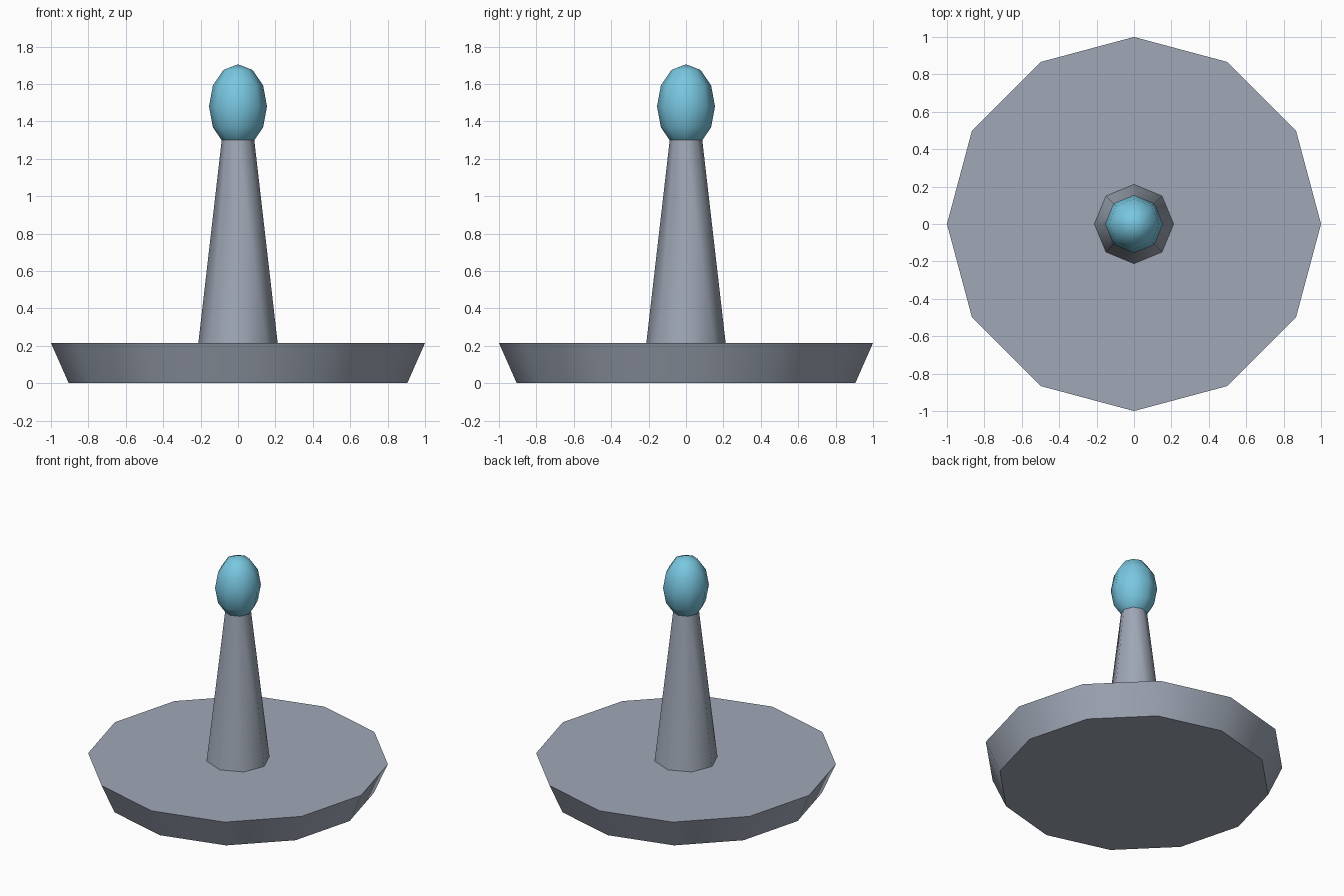
import bpy
import math

cube = bpy.data.objects.get("Cube")
if cube:
    bpy.data.objects.remove(cube, do_unlink=True)


def make_material(name, rgb):
    mat = bpy.data.materials.new(name)
    mat.use_nodes = True
    color = (*rgb, 1.0)
    mat.diffuse_color = color
    mat.node_tree.nodes["Principled BSDF"].inputs["Base Color"].default_value = color
    return mat


def finish(name, mat):
    obj = bpy.context.object
    obj.name = name
    obj.data.name = name
    obj.data.materials.append(mat)
    bpy.ops.object.transform_apply(location=False, rotation=True, scale=True)
    bpy.ops.object.shade_smooth_by_angle(angle=math.radians(60))
    return obj


def tapered(name, sides, r_bottom, r_top, z_bottom, z_top, mat):
    bpy.ops.mesh.primitive_cone_add(
        vertices=sides, radius1=r_bottom, radius2=r_top,
        depth=z_top - z_bottom, location=(0, 0, (z_bottom + z_top) / 2))
    return finish(name, mat)


grey = make_material("blue grey", (0.35, 0.39, 0.47))
blue = make_material("sky blue", (0.19, 0.57, 0.75))

# Wide flared base and tapering post
tapered("base", 12, 0.905, 1.0, 0.0, 0.215, grey)
tapered("post", 8, 0.212, 0.087, 0.215, 1.3, grey)

# Egg-shaped knob sunk into the top of the post
bpy.ops.mesh.primitive_uv_sphere_add(
    segments=8, ring_count=6, radius=1, location=(0, 0, 1.48))
bpy.context.object.scale = (0.155, 0.155, 0.225)
finish("knob", blue)
